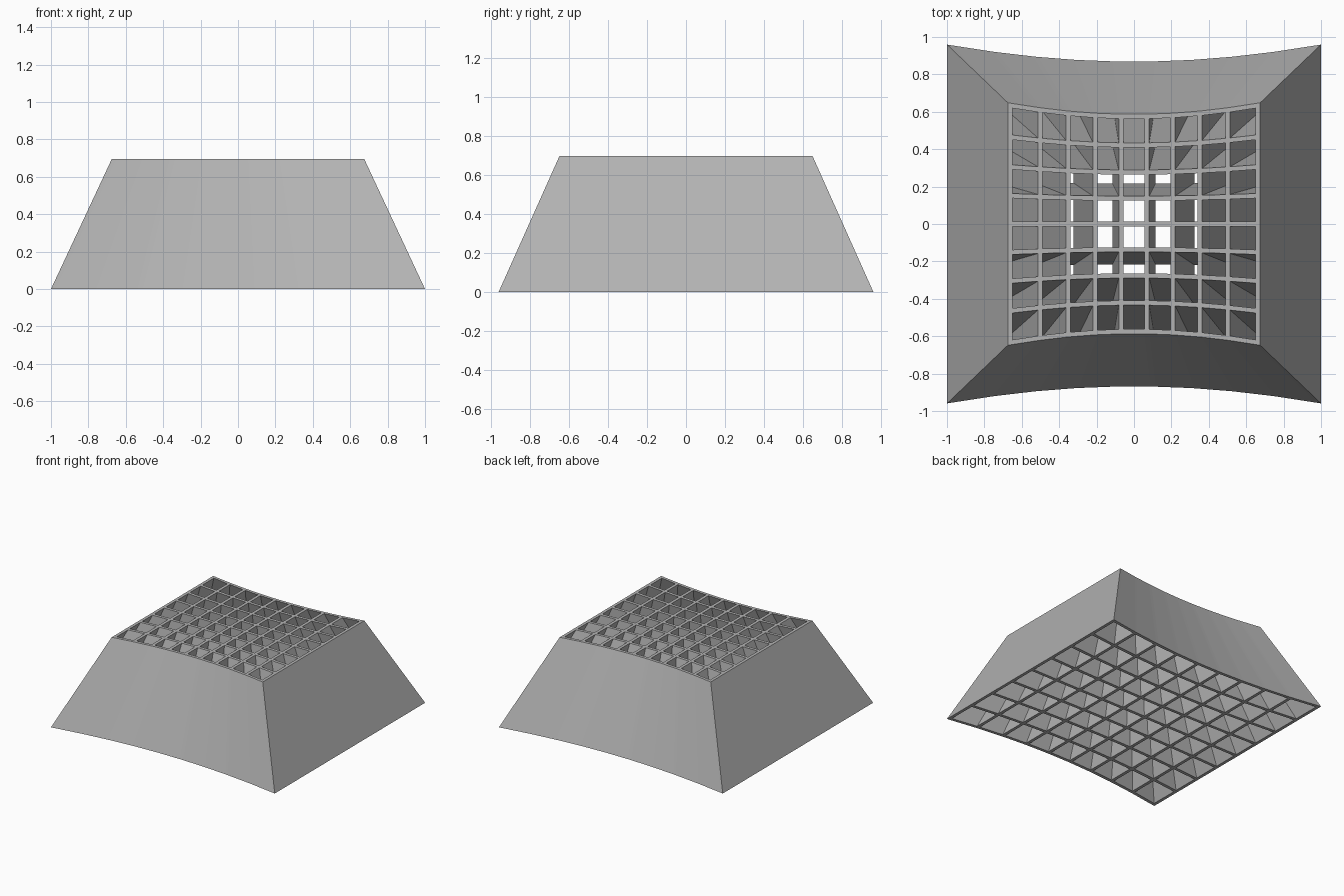
import bpy, bmesh
from math import tan, radians, hypot

cube = bpy.data.objects.get("Cube")
if cube:
    bpy.data.objects.remove(cube)

COLS, ROWS = 9, 8
STEP_X, STEP_Y = radians(5.568), radians(5.515)   # angular size of a cell
HALF_WALL = 0.0125
FAR, NEAR = 2.112, 1.417                          # apex to base, apex to top

grey = bpy.data.materials.new("light_grey")
grey.use_nodes = True
colour = (0.45, 0.45, 0.45, 1)
grey.diffuse_color = colour
grey.node_tree.nodes["Principled BSDF"].inputs["Base Color"].default_value = colour

bm = bmesh.new()


def lattice(dist):
    """Both edges of every wall, where the walls fanning from the apex meet a level."""
    grid = []
    for i in range(COLS + 1):
        for side_x in (-HALF_WALL, HALF_WALL):
            x = dist * tan((i - COLS / 2) * STEP_X) + side_x
            column = []
            for j in range(ROWS + 1):
                for side_y in (-HALF_WALL, HALF_WALL):
                    y = hypot(dist, x) * tan((j - ROWS / 2) * STEP_Y) + side_y
                    column.append(bm.verts.new((x, y, FAR - dist)))
            grid.append(column)
    return grid


base, top = lattice(FAR), lattice(NEAR)
pair = {}
for base_col, top_col in zip(base, top):
    pair.update(zip(top_col, base_col))

# Wall rims on the top and the base, leaving the cells open
rims = []
for i in range(len(top) - 1):
    for j in range(len(top[0]) - 1):
        if i % 2 and j % 2:
            continue
        quad = [top[i][j], top[i + 1][j], top[i + 1][j + 1], top[i][j + 1]]
        rims.append(bm.faces.new(quad))
        bm.faces.new([pair[v] for v in reversed(quad)])

# Sides of the cells and of the outer shell
open_loops = [l for f in rims for l in f.loops if l.edge.is_boundary]
for a, b in [(l.vert, l.link_loop_next.vert) for l in open_loops]:
    bm.faces.new((b, a, pair[a], pair[b]))

bm.normal_update()
mesh = bpy.data.meshes.new("cellular_horn")
bm.to_mesh(mesh)
bm.free()
mesh.materials.append(grey)
horn = bpy.data.objects.new("cellular_horn", mesh)
bpy.context.collection.objects.link(horn)
